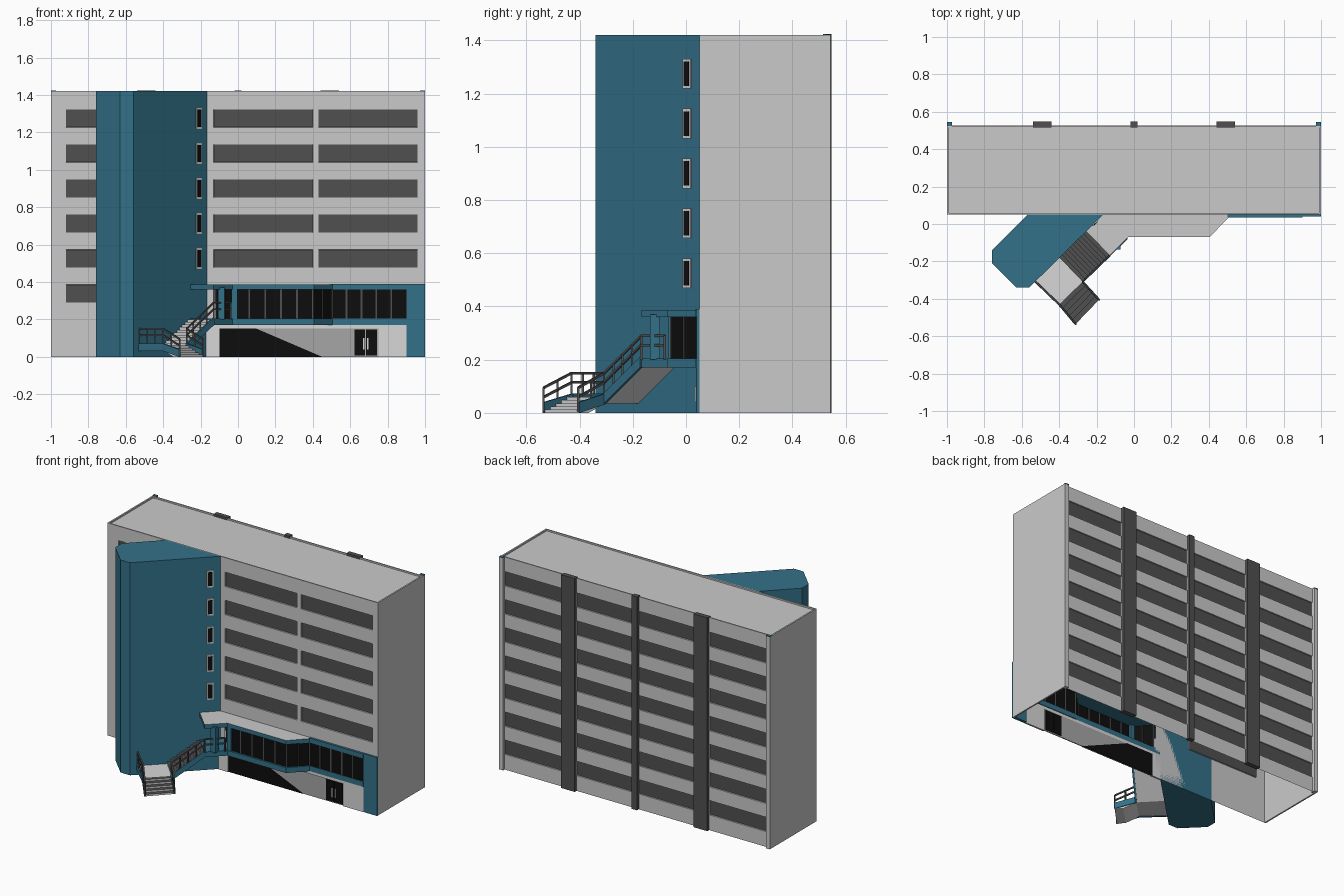
import bpy, bmesh, math
from mathutils import Vector as V

if "Cube" in bpy.data.objects:
    bpy.data.objects.remove(bpy.data.objects["Cube"])


def mat(name, r, g, b):
    m = bpy.data.materials.new(name)
    m.diffuse_color = (r, g, b, 1)
    m.use_nodes = True
    m.node_tree.nodes["Principled BSDF"].inputs["Base Color"].default_value = m.diffuse_color
    return m


WALL = mat("light grey wall", .59, .59, .59)
TEAL = mat("teal paint", .033, .165, .25)
DARK = mat("dark grey", .08, .08, .08)
BLACK = mat("black glass", .004, .004, .004)
PANEL = mat("mid grey panel", .38, .38, .38)
PALE = mat("pale grey", .68, .68, .68)


def finish(name, bm, mats):
    me = bpy.data.meshes.new(name)
    bm.to_mesh(me)
    bm.free()
    for m in mats:
        me.materials.append(m)
    ob = bpy.data.objects.new(name, me)
    bpy.context.collection.objects.link(ob)
    return ob


def solid(name, parts, m, top=None):
    """parts: list of (lower ring, upper ring); top = optional colour of upward faces"""
    bm = bmesh.new()
    for lo, up in parts:
        a, b = [bm.verts.new(p) for p in lo], [bm.verts.new(p) for p in up]
        n = len(a)
        bm.faces.new(a[::-1])
        bm.faces.new(b)
        for i in range(n):
            j = (i + 1) % n
            bm.faces.new((a[i], a[j], b[j], b[i]))
    bmesh.ops.recalc_face_normals(bm, faces=bm.faces[:])
    if top:
        for f in bm.faces:
            f.material_index = int(f.normal.z > .9)
    return finish(name, bm, [m, top] if top else [m])


def prism(pts, z0, z1):
    return [(*p, z0) for p in pts], [(*p, z1) for p in pts]


def box(x0, x1, y0, y1, z0, z1):
    return prism([(x0, y0), (x1, y0), (x1, y1), (x0, y1)], z0, z1)


def beam(p, q, t, h):
    """Bar from p to q, t wide, rising h above the line"""
    p, q = V(p), V(q)
    d = q - p
    n = V((-d.y, d.x, 0)).normalized() * t / 2
    lo = [p - n, q - n, q + n, p + n]
    return lo, [v + V((0, 0, h)) for v in lo]


def post(p, t, h):
    return box(p[0] - t / 2, p[0] + t / 2, p[1] - t / 2, p[1] + t / 2, p[2], p[2] + h)


def wall(name, y, out, xs, zs, glass, skip=lambda x, z: False):
    """Facade grid with recessed windows; out = -1 faces front, 1 faces back"""
    bm = bmesh.new()
    vs = [[bm.verts.new((x, y, z)) for z in zs] for x in xs]
    win = []
    for i in range(len(xs) - 1):
        for k in range(len(zs) - 1):
            x, z = (xs[i] + xs[i + 1]) / 2, (zs[k] + zs[k + 1]) / 2
            if skip(x, z):
                continue
            q = [vs[i][k], vs[i + 1][k], vs[i + 1][k + 1], vs[i][k + 1]]
            f = bm.faces.new(q if out < 0 else q[::-1])
            if glass(i, k, x, z):
                win.append(f)
    bm.normal_update()
    bmesh.ops.inset_individual(bm, faces=win, thickness=.001, depth=-.008)
    for f in win:
        f.material_index = 1
    return finish(name, bm, [WALL, DARK])


# Main block: facades, ends, roof and parapet
rows = [.15 + .1875 * i for i in range(7)]
zs_back = [0] + [z + s for z in rows for s in (-.048, .048)] + [1.42]
zs_front = [0] + zs_back[3:]
wall("front_wall", .05, -1, [-1, -.92, -.39, -.13, .4, .43, .96, 1], zs_front,
     lambda i, k, x, z: i % 2 and k % 2 and (z > .4 or x < -.3),
     lambda x, z: -.13 < x < .96 and z < .4)
wall("back_wall", .527, 1, [-1, -.97, -.54, -.44, -.02, .02, .44, .54, .97, 1], zs_back,
     lambda i, k, x, z: i % 2 and k % 2)
solid("end_walls", [box(s - .005, s + .005, .05, .527, 0, 1.42) for s in (-.995, .995)], WALL)
solid("roof", [box(-.99, .99, .055, .522, 1.4, 1.41)], WALL)
solid("parapet", [box(-1, 1, y, y + .008, 1.4, 1.42) for y in (.05, .519)], WALL)
solid("back_pilasters", [box(a, b, .515, .547, 0, 1.425)
                         for a, b in ((-.54, -.44), (-.02, .02), (.44, .54))], DARK)
corners = [(-1, -.972), (.972, 1)]
solid("back_corner_columns", [box(a, b, .515, .543, 0, 1.418) for a, b in corners], WALL)
solid("corner_caps", [box(a, b, .525, .545, 1.418, 1.423) for a, b in corners], TEAL)

# Stair tower with slit windows on its diagonal face
solid("tower", [prism([(-.57, .05), (-.76, -.14), (-.76, -.21), (-.63, -.34),
                       (-.56, -.34), (-.165, .05)], 0, 1.42)], TEAL)
d = V((.395, .39, 0)).normalized()
frames, panes = [], []
for z in rows[2:]:
    c = V((-.21, .0056, z))
    frames.append(beam(c - d * .021 - V((0, 0, .056)), c + d * .021 - V((0, 0, .056)), .01, .112))
    panes.append(beam(c - d * .014 - V((0, 0, .046)), c + d * .014 - V((0, 0, .046)), .016, .092))
solid("tower_window_frames", frames, PALE)
solid("tower_window_panes", panes, BLACK)

# Entrance canopy and raised floor slab
A, B = (-.255, -.04), (-.13, -.168)
plan = [(-.165, .05), A, B, (-.03, -.07), (.405, -.07), (.52, .05)]
solid("canopy", [prism(plan, .36, .387)], TEAL, WALL)
solid("canopy_band", [box(.5, .9, .035, .055, .36, .39)], TEAL)
solid("floor_slab", [prism(plan, .17, .205), box(.5, .9, .035, .055, .17, .205)], TEAL)
solid("corner_panel", [box(.9, 1, .04, .06, 0, .39)], TEAL)
solid("canopy_posts", [post((-.09, -.118, .2), .036, .17), post((-.02, -.05, .2), .03, .17)], TEAL)

# Raised lobby glazing following the bay, with slim mullions
path = [(-.115, .045), (-.025, -.055), (.4, -.055), (.5, .042), (.9, .042)]
glazing, mullions = [], []
for p, q in zip(path, path[1:]):
    p, q = V((*p, .2)), V((*q, .2))
    glazing.append(beam(p, q, .006, .165))
    n = max(1, round((q - p).length / .085))
    mullions += [post(p.lerp(q, i / n), .009, .163) for i in range(n)]
solid("lobby_glazing", glazing, BLACK)
solid("lobby_mullions", mullions, DARK)

# Ground floor: pale frame, grey panel, slanted glass and double door
solid("ground_frame", [box(-.17, -.1, .038, .05, 0, .17), box(.75, .9, .038, .05, 0, .17),
                       box(-.1, .75, .038, .05, .15, .17)], PALE)
solid("ground_panel", [box(-.1, .75, .046, .052, 0, .15)], PANEL)
tri = [(-.1, 0), (.45, 0), (.1, .15), (-.1, .15)]
solid("ground_glass", [([(x, .043, z) for x, z in tri], [(x, .055, z) for x, z in tri])], BLACK)
solid("door_leaves", [box(a, a + .058, .04, .055, .008, .145) for a in (.622, .685)], BLACK)
solid("door_handles", [box(a, a + .007, .034, .04, .04, .1) for a in (.668, .69)], PALE)


# Staircase: two flights with a landing between
def flight(name, lo, hi, zb, zt, n):
    steps = []
    a, b = [V((*p, 0)) for p in lo]
    c, e = [V((*p, 0)) for p in hi]
    for i in range(n):
        f, g = i / n, (i + 1) / n
        ring = [(a.lerp(c, f), f), (b.lerp(e, f), f), (b.lerp(e, g), g), (a.lerp(c, g), g)]
        top = zb + (zt - zb) * g
        steps.append(([(p.x, p.y, max(0, zb + (zt - zb) * t - .025)) for p, t in ring],
                      [(p.x, p.y, top) for p, t in ring]))
    solid(name, steps, PALE, DARK)


C, D = (-.40, -.178), (-.275, -.308)      # upper flight foot
E, F = (-.53, -.305), (-.40, -.43)        # landing outer edge
G, H = (-.187, -.405), (-.312, -.535)     # lower flight foot
L, T = .06, .2
flight("upper_steps", (C, D), (A, B), L, T, 10)
flight("lower_steps", (G, H), (D, F), 0, L, 5)
solid("landing", [prism([C, E, F, D], .035, L)], PALE)
edges = [((*D, L), (*B, T)), ((*D, L), (*G, .005)), ((*F, L), (*H, .005)), ((*E, L), (*F, L)),
         ((*B, T), (-.04, -.08, T))]
solid("stringers", [beam(V(p) - V((0, 0, min(.028, p[2]))), V(q) - V((0, 0, min(.028, q[2]))),
                         .012, .04) for p, q in edges[:4]], TEAL)

# Handrails with two bars and posts
rails = []
for p, q in edges:
    p, q = V(p), V(q)
    rails += [beam(p + V((0, 0, h)), q + V((0, 0, h)), .009, .009) for h in (.05, .085)]
    n = max(2, round((q - p).length / .07))
    rails += [post(p.lerp(q, i / n), .008, .09) for i in range(n + 1)]
solid("handrails", rails, DARK)
